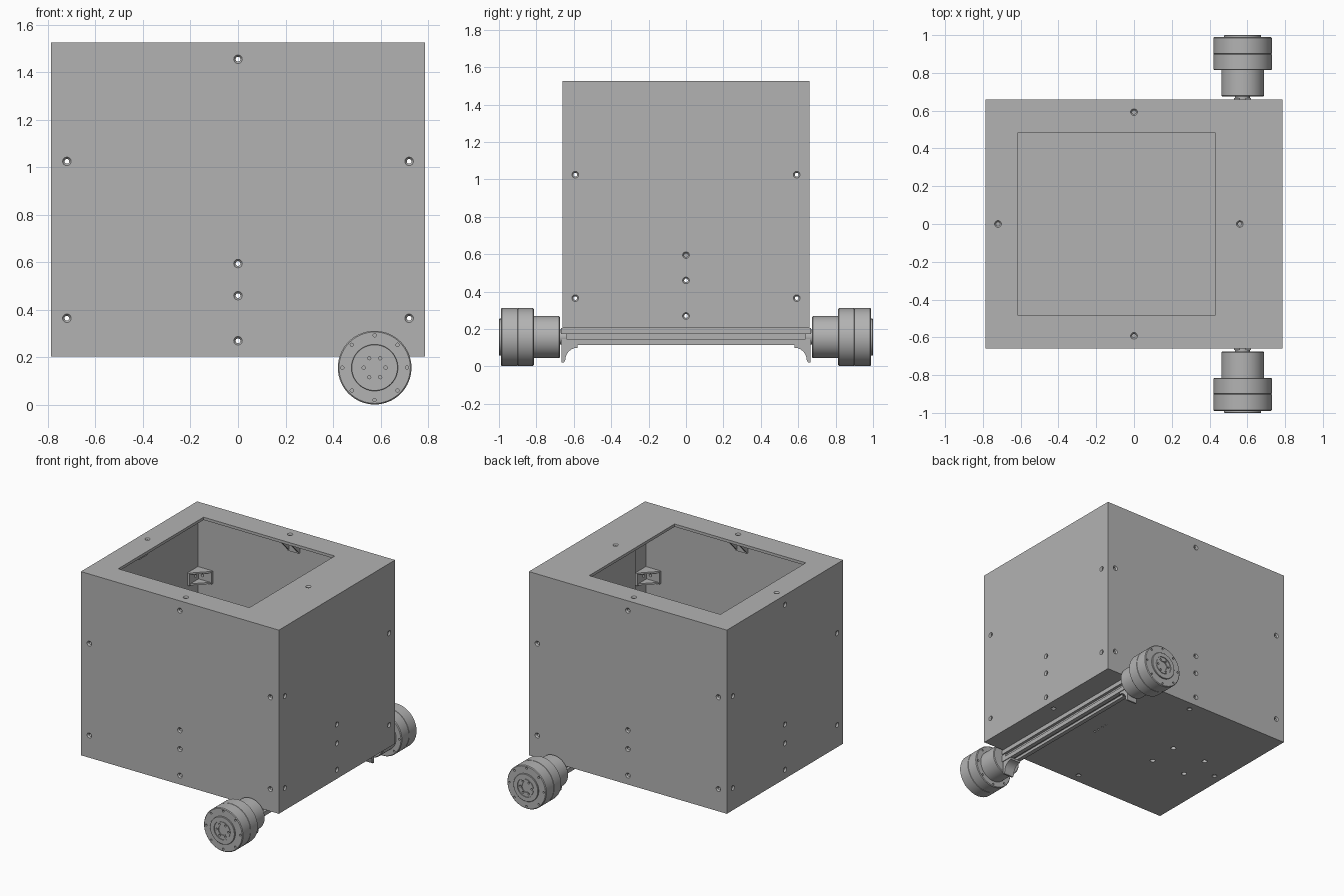
import bpy, bmesh, math
from mathutils import Matrix, Vector

if "Cube" in bpy.data.objects:
    bpy.data.objects.remove(bpy.data.objects["Cube"])

grey = bpy.data.materials.new("plain_grey")
grey.use_nodes = True
GREY = (0.45, 0.45, 0.45, 1)
grey.diffuse_color = GREY
grey.node_tree.nodes["Principled BSDF"].inputs["Base Color"].default_value = GREY

X, Y, Z = Vector((1, 0, 0)), Vector((0, 1, 0)), Vector((0, 0, 1))
HX, HY, Z0, Z1, T = 0.787, 0.66, 0.205, 1.525, 0.02


def frame(origin, a, b, c):
    m = Matrix((a, b, c)).transposed().to_4x4()
    m.translation = Vector(origin)
    return m


def add_box(bm, lo, hi):
    lo, hi = Vector(lo), Vector(hi)
    bmesh.ops.create_cube(bm, size=1, matrix=Matrix.Translation((lo + hi) / 2)
                          @ Matrix.Diagonal((hi - lo).to_4d()))


def add_prism(bm, points, c0, c1, m):
    low = [bm.verts.new(m @ Vector((a, b, c0))) for a, b in points]
    high = [bm.verts.new(m @ Vector((a, b, c1))) for a, b in points]
    bm.faces.new(low)
    bm.faces.new(high)
    for i in range(len(low)):
        j = (i + 1) % len(low)
        bm.faces.new((low[i], low[j], high[j], high[i]))


def add_lathe(bm, profile, origin, axis, steps=24):
    # profile of (radius, distance along axis), closed on the axis
    m = Matrix.Translation(origin) @ axis.to_track_quat('Z', 'Y').to_matrix().to_4x4()
    rings = []
    for r, d in profile:
        n = steps if r else 1
        rings.append([bm.verts.new(m @ Vector((r * math.cos(k * math.tau / n),
                     r * math.sin(k * math.tau / n), d))) for k in range(n)])
    for p, q in zip(rings, rings[1:]):
        for k in range(steps):
            j = (k + 1) % steps
            quad = [p[k % len(p)], p[j % len(p)], q[j % len(q)], q[k % len(q)]]
            bm.faces.new(list(dict.fromkeys(quad)))


def finish(bm, name, cutter=None, smooth=False):
    bmesh.ops.recalc_face_normals(bm, faces=bm.faces[:])
    mesh = bpy.data.meshes.new(name)
    bm.to_mesh(mesh)
    bm.free()
    mesh.materials.append(grey)
    ob = bpy.data.objects.new(name, mesh)
    bpy.context.collection.objects.link(ob)
    bpy.ops.object.select_all(action='DESELECT')
    ob.select_set(True)
    bpy.context.view_layer.objects.active = ob
    if cutter:
        mod = ob.modifiers.new("cut", 'BOOLEAN')
        mod.operation, mod.solver, mod.object = 'DIFFERENCE', 'EXACT', cutter
        bpy.ops.object.modifier_apply(modifier=mod.name)
    if smooth:
        bpy.ops.object.shade_smooth_by_angle(angle=math.radians(35))
    return ob


def helper(bm, name):
    ob = finish(bm, name)
    ob.hide_render = True
    ob.display_type = 'WIRE'
    return ob


# Countersunk screw holes on all six sides
SINK = [(0, -.005), (.022, -.005), (.01, .01), (.01, .05), (0, .05)]
PLAIN = [(0, -.01), (.018, -.01), (.018, .04), (0, .04)]
SMALL = [(0, -.01), (.007, -.01), (.007, .04), (0, .04)]
holes = bmesh.new()
for s in (-1, 1):
    for z in (.27, .46, .595):
        add_lathe(holes, SINK, (0, s * HY, z), -s * Y)
        add_lathe(holes, SINK, (s * HX, 0, z), -s * X)
    add_lathe(holes, SINK, (0, s * HY, 1.455), -s * Y)
    for t in (-1, 1):
        for z in (.365, 1.025):
            add_lathe(holes, SINK, (t * .72, s * HY, z), -s * Y)
            add_lathe(holes, SINK, (s * HX, t * .592, z), -s * X)
    add_lathe(holes, SINK, (0, s * .592, Z1), -Z)
    add_lathe(holes, SINK, (0, s * .592, Z0), Z)
    add_lathe(holes, SINK, (s * .72, 0, Z0), Z)
    for x in (-.26, -.54):
        add_lathe(holes, PLAIN, (x, s * .11, Z0), Z)
    for y in (.02, .06):
        add_lathe(holes, SMALL, (.3, s * y, Z0), Z, 12)
add_lathe(holes, SINK, (-HX, 0, 1.455), X)
for x in (-.72, .56):
    add_lathe(holes, SINK, (x, 0, Z1), -Z)
hole_cutter = helper(holes, "hole_cutter")

# Hollow case with a rectangular opening in the lid
bm = bmesh.new()
add_box(bm, (-HX + T, -HY + T, Z0 + T), (HX - T, HY - T, Z1 - T))
cavity = helper(bm, "cavity_cutter")
bm = bmesh.new()
add_box(bm, (-.613, -.485, Z1 - .1), (.43, .485, Z1 + .1))
opening = helper(bm, "opening_cutter")
bm = bmesh.new()
add_box(bm, (-HX, -HY, Z0), (HX, HY, Z1))
case = finish(bm, "case", cavity)
for cutter in (opening, hole_cutter):
    mod = case.modifiers.new("cut", 'BOOLEAN')
    mod.operation, mod.solver, mod.object = 'DIFFERENCE', 'EXACT', cutter
    bpy.ops.object.modifier_apply(modifier=mod.name)

# Inner shelf and upright divider
bm = bmesh.new()
add_box(bm, (-HX + T, -HY + T, .517), (HX - T, HY - T, .537))
finish(bm, "shelf")
bm = bmesh.new()
add_box(bm, (.61, -.3, .537), (.63, .3, Z1 - T))
finish(bm, "divider")

# Gusseted corner brackets that join the panels
L, W, B = .12, .045, .016
ELL = [(0, 0), (L, 0), (L, B), (B, B), (B, L), (0, L)]
WEB = [(.002, .002), (L - .01, .002), (L - .01, B), (B, L - .01), (.002, L - .01)]


def bracket(name, origin, a, b):
    bm = bmesh.new()
    m = frame(origin, a, b, a.cross(b))
    add_prism(bm, ELL, -W, W, m)
    finish(bm, name, hole_cutter)
    bm = bmesh.new()
    for c in (-W, W - .012):
        add_prism(bm, WEB, c, c + .012, m)
    finish(bm, name + "_gussets")


ix, iy = HX - T, HY - T
for s in (-1, 1):
    for t in (-1, 1):
        for z in (.365, 1.025):
            bracket("corner_bracket", (s * ix, t * iy, z), -s * X, -t * Y)
    for z, up in ((Z0 + T, Z), (.517, -Z), (.537, Z)):
        bracket("panel_bracket", (0, s * iy, z), -s * Y, up)
        bracket("panel_bracket", (s * ix, 0, z), -s * X, up)
    bracket("lid_bracket", (0, s * iy, Z1 - T), -s * Y, -Z)
bracket("lid_bracket", (-ix, 0, Z1 - T), X, -Z)
bracket("lid_bracket", (.61, 0, Z1 - T), -X, -Z)

# Slotted axle beam under the case
AX, H, G, D = .575, .045, .014, .02
side = [(-H, -H), (-G, -H), (-G, -H + D), (G, -H + D), (G, -H)]
section = []
for k in range(4):
    ca, sa = round(math.cos(k * math.pi / 2)), round(math.sin(k * math.pi / 2))
    section += [(a * ca - b * sa, a * sa + b * ca) for a, b in side]
bm = bmesh.new()
add_prism(bm, section, -.668, .668, frame((AX, 0, Z0 - H), Z, X, Y))
finish(bm, "axle_beam")

# Curved motor mounts, motors and wheel hubs, mirrored front to back
arc = [(.085 - .065 * math.sin(k * math.pi / 12), .08 - .065 * math.cos(k * math.pi / 12))
       for k in range(7)]
MOUNT = [(0, 0), (.085, 0)] + arc + [(.012, .095), (0, .095)]
MOTOR = [(0, .675), (.108, .675), (.113, .68), (.113, .815), (0, .815)]
HUB = [(0, .814), (.15, .814), (.155, .819), (.155, .898), (.152, .9), (.155, .902),
       (.155, .985), (.15, .99), (.098, .99), (.098, .998), (.096, 1), (.066, 1),
       (.066, .994), (.06, .994), (.06, .998), (.033, .998), (.033, .992), (0, .992)]
PIT = [(0, -.02), (.007, -.02), (.007, .015), (0, .015)]
for s, end in ((-1, "front"), (1, "back")):
    bm = bmesh.new()
    add_prism(bm, MOUNT, -.04, .04, frame((AX, s * .665, Z0 - 2 * H), -s * Y, -Z, X))
    finish(bm, end + "_motor_mount", None, True)

    bm = bmesh.new()
    add_lathe(bm, [(0, .64), (.04, .64), (.04, .69), (0, .69)], (AX, 0, .157), s * Y)
    finish(bm, end + "_motor_boss", None, True)
    bm = bmesh.new()
    add_lathe(bm, MOTOR, (AX, 0, .157), s * Y, 48)
    finish(bm, end + "_motor", None, True)

    bm = bmesh.new()
    for count, radius, d in ((8, .136, .99), (6, .046, .998), (8, .136, .814)):
        for k in range(count):
            a = k * math.tau / count
            add_lathe(bm, PIT, (AX + radius * math.cos(a), s * d, .157 + radius * math.sin(a)),
                      -s * Y if d > .9 else s * Y, 12)
    pits = helper(bm, end + "_bolt_hole_cutter")
    bm = bmesh.new()
    add_lathe(bm, HUB, (AX, 0, .157), s * Y, 64)
    finish(bm, end + "_wheel_hub", pits, True)
    bpy.data.objects.remove(pits)

for cutter in (hole_cutter, cavity, opening):
    bpy.data.objects.remove(cutter)
